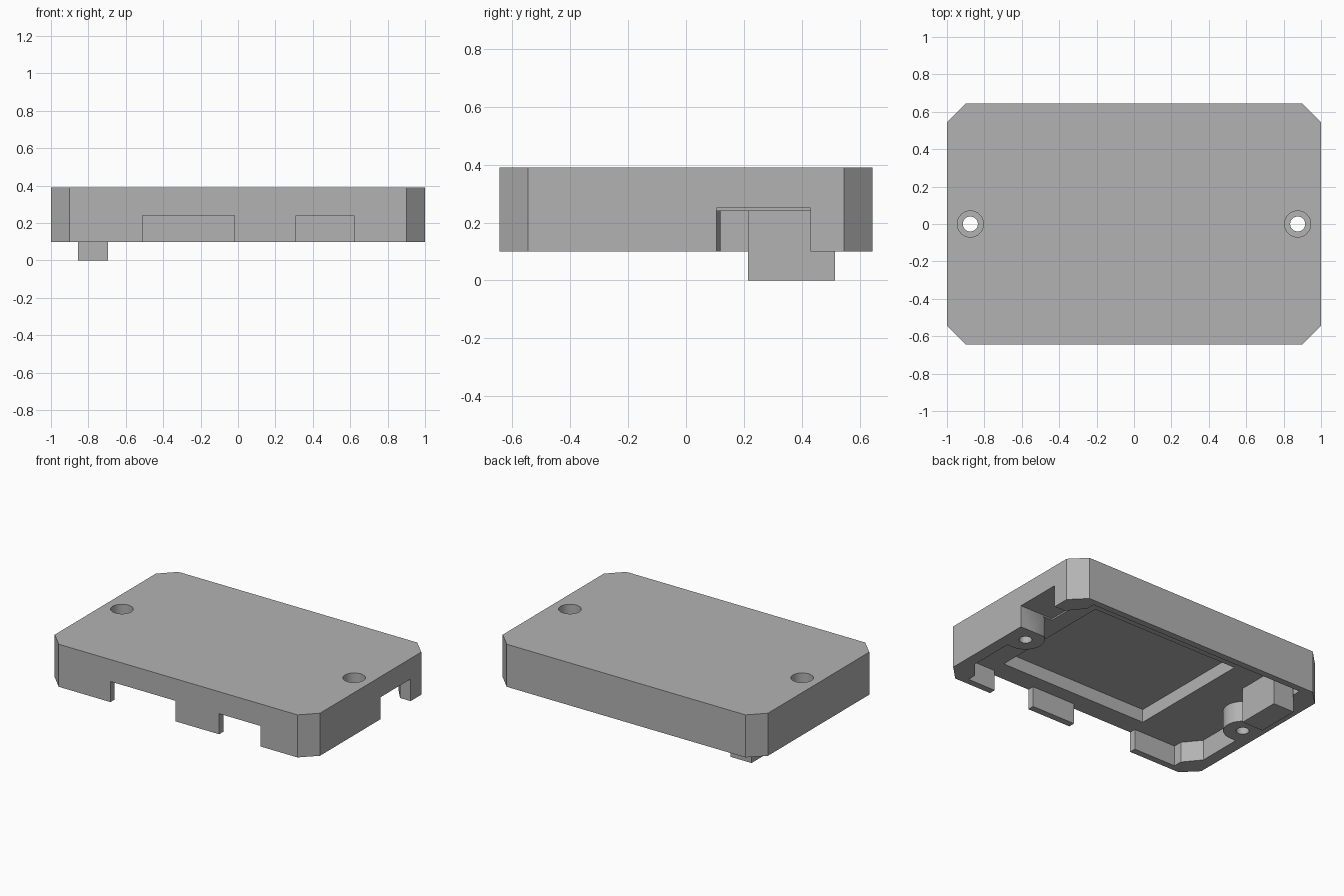
import bpy, bmesh, math

old = bpy.data.objects.get("Cube")
if old:
    bpy.data.objects.remove(old, do_unlink=True)

TOP, RIM, CEILING = 0.39, 0.10, 0.24

grey = bpy.data.materials.new("light grey plastic")
grey.use_nodes = True
grey.diffuse_color = (0.45, 0.45, 0.45, 1)
grey.node_tree.nodes["Principled BSDF"].inputs["Base Color"].default_value = (0.45, 0.45, 0.45, 1)


def prism(name, outline, z0, z1):
    """Upright solid from a counter-clockwise outline."""
    bm = bmesh.new()
    face = bm.faces.new([bm.verts.new((x, y, z0)) for x, y in outline])
    top = bmesh.ops.extrude_face_region(bm, geom=[face])["geom"]
    moved = [v for v in top if isinstance(v, bmesh.types.BMVert)]
    bmesh.ops.translate(bm, verts=moved, vec=(0, 0, z1 - z0))
    bmesh.ops.recalc_face_normals(bm, faces=bm.faces)
    mesh = bpy.data.meshes.new(name)
    bm.to_mesh(mesh)
    bm.free()
    obj = bpy.data.objects.new(name, mesh)
    bpy.context.collection.objects.link(obj)
    mesh.materials.append(grey)
    return obj


def box(name, x0, x1, y0, y1, z0, z1):
    return prism(name, [(x0, y0), (x1, y0), (x1, y1), (x0, y1)], z0, z1)


def arc(cx, cy, r, start, sweep, n):
    return [(cx + r * math.cos(start + sweep * i / n),
             cy + r * math.sin(start + sweep * i / n)) for i in range(n + 1)]


def disc(name, cx, r, z0, z1):
    return prism(name, arc(cx, 0, r, 0, math.tau, 32)[:-1], z0, z1)


def four_way(quarter):
    """Repeat a +x +y corner, listed counter-clockwise, in all quadrants."""
    flip = quarter[::-1]
    return (quarter + [(-x, y) for x, y in flip]
            + [(-x, -y) for x, y in quarter] + [(x, -y) for x, y in flip])


def combine(target, tool, operation):
    mod = target.modifiers.new(operation, 'BOOLEAN')
    mod.operation = operation
    mod.solver = 'EXACT'
    mod.object = tool
    bpy.context.view_layer.objects.active = target
    bpy.ops.object.modifier_apply(modifier=mod.name)
    bpy.data.objects.remove(tool, do_unlink=True)


# Chamfered lid, hollowed from below with thick corners
lid = prism("lid_shell", four_way([(1, 0.545), (0.9, 0.645)]), RIM, TOP)
corner = [(0.92, 0.43), (0.83, 0.54), (0.83, 0.60)]
combine(lid, prism("cavity", four_way(corner), 0, CEILING), 'DIFFERENCE')
combine(lid, box("pocket", -0.49, 0.63, -0.5, 0.38, 0.2, 0.33), 'DIFFERENCE')

# Screw bosses with rounded inner ends, joined to the side walls
for side in (-1, 1):
    tongue = [(0.96, 0.12)] + arc(0.875, 0, 0.12, math.pi / 2, math.pi, 16) + [(0.96, -0.12)]
    boss = prism("boss", [(side * x, y) for x, y in tongue], RIM, CEILING + 0.05)
    combine(lid, boss, 'UNION')

# Cable openings in the front wall and the left side
combine(lid, box("opening", -0.51, -0.02, -0.7, -0.55, 0, CEILING), 'DIFFERENCE')
combine(lid, box("opening", 0.31, 0.62, -0.7, -0.55, 0, CEILING), 'DIFFERENCE')
combine(lid, box("opening", 0.75, 1.1, 0.105, 0.43, 0, 0.25), 'DIFFERENCE')

# Counterbored screw holes
for side in (-1, 1):
    combine(lid, disc("hole", side * 0.875, 0.04, 0, 0.5), 'DIFFERENCE')
    combine(lid, disc("counterbore", side * 0.875, 0.07, 0.2, 0.5), 'DIFFERENCE')

# Block hanging from the ceiling
block = box("hanging_block", -0.855, -0.695, 0.215, 0.515, 0, CEILING + 0.03)

# Smooth round walls, sharp edges elsewhere
bpy.ops.object.select_all(action='DESELECT')
lid.select_set(True)
bpy.context.view_layer.objects.active = lid
bpy.ops.object.shade_smooth_by_angle(angle=math.radians(30))
